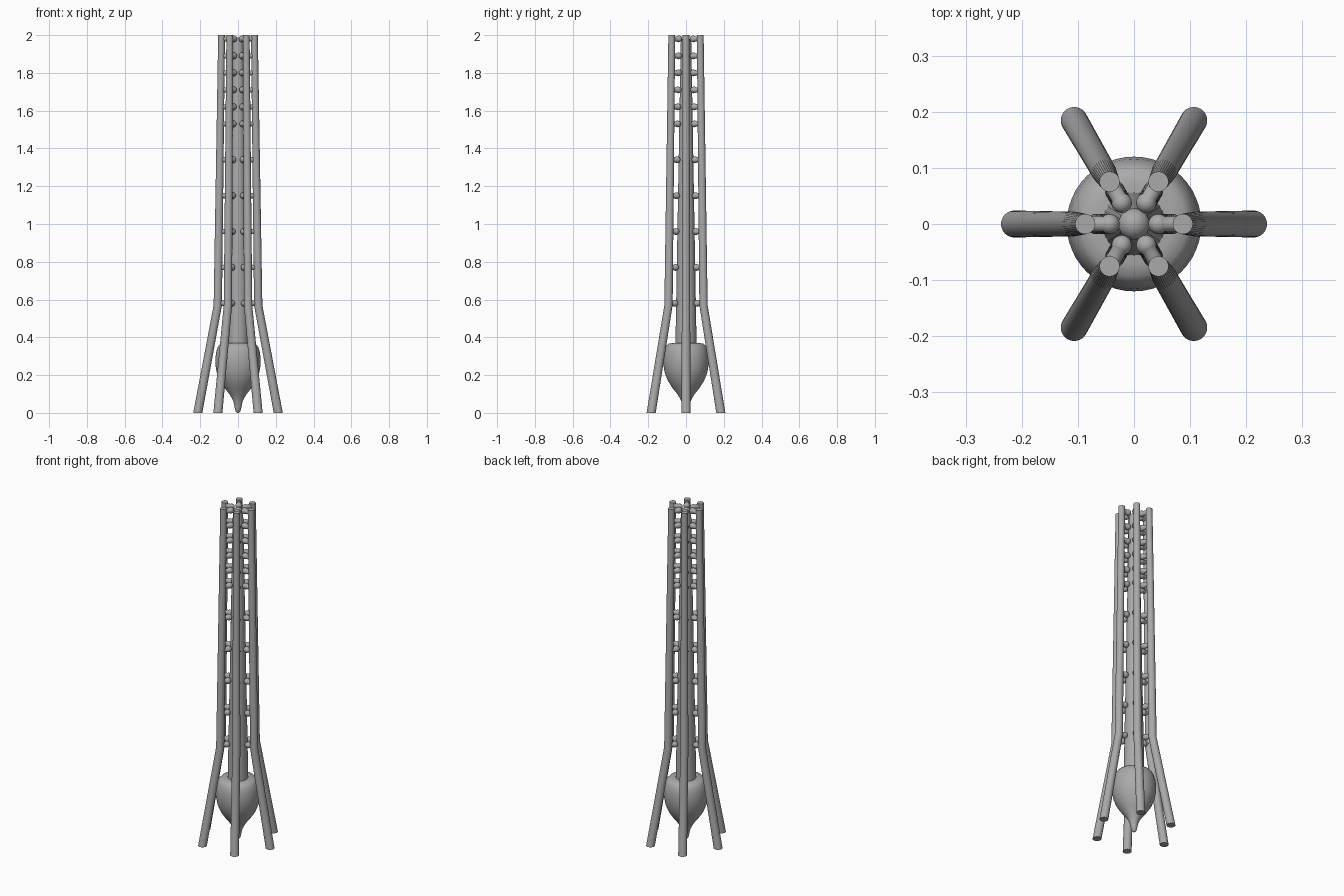
import bpy
import math
from mathutils import Vector, Matrix

cube = bpy.data.objects.get("Cube")
if cube:
    bpy.data.objects.remove(cube)

grey = bpy.data.materials.new("mid grey")
grey.use_nodes = True
colour = (0.4, 0.4, 0.4, 1)
grey.diffuse_color = colour
grey.node_tree.nodes["Principled BSDF"].inputs["Base Color"].default_value = colour

LEGS = 6
COLUMN_BASE, COLUMN_TOP = (0.056, 0.36), (0.028, 1.96)


def column_radius(z):
    t = (z - COLUMN_BASE[1]) / (COLUMN_TOP[1] - COLUMN_BASE[1])
    return COLUMN_BASE[0] + t * (COLUMN_TOP[0] - COLUMN_BASE[0])


def make_mesh(name, verts, faces, angle=40):
    mesh = bpy.data.meshes.new(name)
    mesh.from_pydata(verts, [], faces)
    mesh.update()
    mesh.materials.append(grey)
    obj = bpy.data.objects.new(name, mesh)
    bpy.context.collection.objects.link(obj)
    bpy.ops.object.select_all(action="DESELECT")
    obj.select_set(True)
    bpy.context.view_layer.objects.active = obj
    bpy.ops.object.shade_smooth_by_angle(angle=math.radians(angle))
    return obj


def loft(name, rings, sides=32, turn=None):
    """Skin circles given as (x offset, z, radius), capped at both ends."""
    verts, faces = [], []
    for x, z, r in rings:
        for i in range(sides):
            a = math.tau * i / sides
            v = Vector((x + r * math.cos(a), r * math.sin(a), z))
            verts.append(turn @ v if turn else v)
    for k in range(len(rings) - 1):
        for i in range(sides):
            j = (i + 1) % sides
            faces.append((k * sides + i, k * sides + j,
                          (k + 1) * sides + j, (k + 1) * sides + i))
    last = (len(rings) - 1) * sides
    faces.append(tuple(reversed(range(sides))))
    faces.append(tuple(range(last, last + sides)))
    return make_mesh(name, verts, faces)


# Teardrop bulb hanging below the column
bulb = [(0.004, 0.0), (0.013, 0.008), (0.018, 0.03), (0.024, 0.06),
        (0.042, 0.095), (0.07, 0.13), (0.096, 0.17), (0.112, 0.21),
        (0.119, 0.25), (0.12, 0.285), (0.116, 0.32), (0.107, 0.35),
        (0.093, 0.366), (0.07, 0.37), (0.03, 0.371)]
loft("bulb", [(0, z, r) for r, z in bulb], 48)

# Tapered central column with a domed tip
rings = [(0, z, r) for r, z in (COLUMN_BASE, COLUMN_TOP)]
for i in range(1, 7):
    a = math.radians(14 * i)
    rings.append((0, COLUMN_TOP[1] + 0.028 * math.sin(a), 0.028 * math.cos(a)))
loft("central_column", rings)

# Splayed legs and the round-ended struts joining them to the column
KNEE, TOP = (0.107, 0.57, 0.022), (0.087, 2.0, 0.018)
levels = [0.58 + 0.19 * i for i in range(6)] + [1.62 + 0.09 * i for i in range(5)]
for n in range(LEGS):
    spin = Matrix.Rotation(math.tau * n / LEGS, 4, "Z")
    loft(f"leg_{n + 1}", [(0.213, 0, 0.024), KNEE, TOP], 32, spin)
    for m, z in enumerate(levels):
        t = (z - KNEE[1]) / (TOP[1] - KNEE[1])
        reach = KNEE[0] + t * (TOP[0] - KNEE[0])
        start = column_radius(z) + 0.016
        lie = spin @ Matrix.Translation((0, 0, z)) @ Matrix.Rotation(math.pi / 2, 4, "Y")
        ball = [(0, start - 0.018 * math.cos(a), 0.018 * math.sin(a))
                for a in (math.radians(d) for d in range(10, 131, 15))]
        loft(f"strut_{n + 1}_{m + 1}", ball + [(0, reach, 0.014)], 16, lie)
